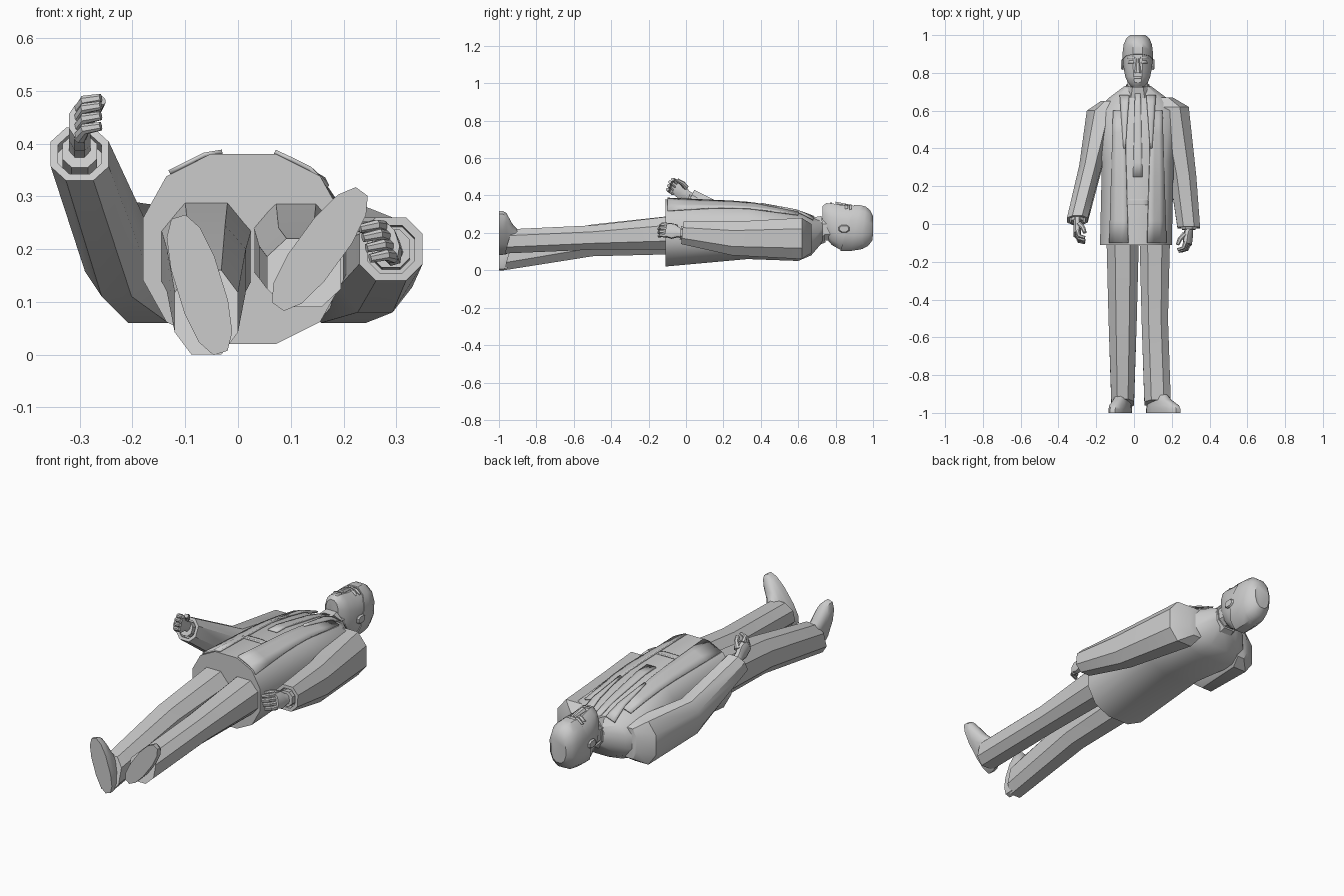
import bpy
import bmesh
import math
from mathutils import Vector
from mathutils.bvhtree import BVHTree

default_cube = bpy.data.objects.get("Cube")
if default_cube:
    bpy.data.objects.remove(default_cube, do_unlink=True)

colour = (.6, .6, .6, 1)
grey = bpy.data.materials.new("plain_grey")
grey.use_nodes = True
grey.diffuse_color = colour
grey.node_tree.nodes["Principled BSDF"].inputs["Base Color"].default_value = colour

SIDES = {"right": -1, "left": 1}
MIDDLE = .02  # the figure leans slightly to its left


def finish(name, bm):
    """Turn a bmesh into a smooth object with sharp creases."""
    bmesh.ops.recalc_face_normals(bm, faces=bm.faces)
    mesh = bpy.data.meshes.new(name)
    bm.to_mesh(mesh)
    bm.free()
    mesh.materials.append(grey)
    part = bpy.data.objects.new(name, mesh)
    bpy.context.collection.objects.link(part)
    bpy.ops.object.select_all(action='DESELECT')
    part.select_set(True)
    bpy.context.view_layer.objects.active = part
    bpy.ops.object.shade_smooth_by_angle(angle=math.radians(35))
    return part


def oval(center, across, upward, corners=8):
    """Rounded-square loop that touches its half axes with flat sides."""
    loop = []
    reach = math.cos(math.pi / corners)
    for index in range(corners):
        angle = 2 * math.pi * (index + .5) / corners
        c, s = math.cos(angle) / reach, math.sin(angle) / reach
        loop.append(center + across * math.copysign(abs(c) ** .85, c)
                    + upward * math.copysign(abs(s) ** .85, s))
    return loop


def section(x, y, z, half_width, half_depth, tilt=0, roll=0, corners=8):
    """Cross-section facing along y, tilted towards the head or rolled."""
    c, s = math.cos(roll), math.sin(roll)
    across = Vector((c, 0, s)) * half_width
    upward = Vector((-s, tilt, c)) * half_depth
    return oval(Vector((x, y, z)), across, upward, corners)


def loft(name, loops):
    """Skin a row of loops and cap both ends."""
    bm = bmesh.new()
    rows = [[bm.verts.new(point) for point in loop] for loop in loops]
    for lower, upper in zip(rows, rows[1:]):
        for index in range(len(lower)):
            before = index - 1
            bm.faces.new((lower[before], lower[index], upper[index], upper[before]))
    bm.faces.new(rows[0])
    bm.faces.new(rows[-1])
    return finish(name, bm)


def tube(name, points, radius):
    """Round finger that narrows towards its tip."""
    loops = []
    for index, point in enumerate(points):
        ahead = points[min(index + 1, len(points) - 1)]
        behind = points[max(index - 1, 0)]
        turn = (ahead - behind).to_track_quat('Z', 'Y')
        size = radius * (1 - index / 6)
        loops.append(oval(point, turn @ Vector((size, 0, 0)), turn @ Vector((0, size, 0))))
    loft(name, loops)


def strip(name, target, start, end, widths, lift=.003, steps=6, columns=4):
    """Thin plate laid over the upper side of another part."""
    tree = BVHTree.FromObject(target, bpy.context.evaluated_depsgraph_get())
    start, end = Vector(start), Vector(end)
    bm = bmesh.new()
    grid = []
    for step in range(steps + 1):
        along = step / steps
        middle = start.lerp(end, along)
        width = widths[0] + (widths[1] - widths[0]) * along
        row = []
        for column in range(columns):
            x = middle.x + width * (column / (columns - 1) - .5)
            hit = tree.ray_cast(Vector((x, middle.y, 1)), Vector((0, 0, -1)))[0]
            row.append(bm.verts.new(hit + Vector((0, 0, lift))))
        grid.append(row)
    for lower, upper in zip(grid, grid[1:]):
        for a in range(columns - 1):
            bm.faces.new((lower[a], lower[a + 1], upper[a + 1], upper[a]))
    plate = finish(name, bm)
    solid = plate.modifiers.new("thickness", 'SOLIDIFY')
    solid.thickness = .008
    solid.offset = 0


# Jacket body, from the closed hem up to the neckline
hem = section(.01, -.11, .2, .19, .18, corners=12)
chest = section(MIDDLE, .33, .21, .19, .15, corners=12)
shoulders = section(MIDDLE, .6, .18, .22, .13, corners=12)
slope = section(MIDDLE, .67, .18, .15, .1, corners=12)
neckline = section(MIDDLE, .73, .21, .07, .06, corners=12)
jacket = loft("jacket", [hem, chest, shoulders, slope, neckline])

# Open jacket fronts, lapels, tie and belt
for side, sign in SIDES.items():
    edge = MIDDLE + sign * .1
    strip(side + "_jacket_front", jacket, (edge, -.1), (edge, .6), (.1, .06), lift=.005)
    edge = MIDDLE + sign * .07
    strip(side + "_lapel", jacket, (edge, .4), (edge, .68), (.01, .05), lift=.01)
strip("tie", jacket, (MIDDLE, .25), (MIDDLE, .7), (.05, .03))
strip("belt", jacket, (MIDDLE, .1), (MIDDLE, .13), (.14, .14))


def sleeve(side, shoulder, elbow, cuff, tilt):
    """Sleeve with a hollow end and a shirt cuff inside it."""
    x, y, z, width, depth = shoulder
    loops = [section(x * .8, y + .05, z, width / 2, depth * .7),
             section(*shoulder), section(*elbow, tilt / 2), section(*cuff, tilt)]
    x, y, z, width, depth = cuff

    def inner(scale, back):
        return section(x, y + back, z - tilt * back, width * scale, depth * scale, tilt)

    loft(side + "_sleeve", loops + [inner(.75, 0), inner(.75, .03)])
    loft(side + "_shirt_cuff", [inner(.6, .04), inner(.6, -.01)])


sleeve("right", (-.17, .6, .17, .08, .11), (-.23, .3, .2, .06, .09),
       (-.3, .02, .38, .055, .05), tilt=.5)
sleeve("left", (.2, .62, .17, .09, .11), (.26, .25, .17, .07, .09),
       (.29, -.02, .2, .06, .06), tilt=.1)


def hand(side, wrist, along, up, inward):
    """Palm, four fingers curled inward and a thumb."""
    wrist, along, up, inward = map(Vector, (wrist, along, up, inward))
    for axis in (along, up, inward):
        axis.normalize()
    thick = inward * .02
    loft(side + "_palm", [oval(wrist + along * reach, up * width, thick)
                          for reach, width in ((-.03, .025), (.01, .025), (.04, .04), (.08, .035))])
    for finger in range(4):
        base = wrist + along * .07 + up * (finger - 1.5) * .02
        knuckle = base + along * (.04 - abs(finger - 2) * .005) + thick / 2
        tip = knuckle + along * .01 + thick * 1.5
        tube(f"{side}_finger_{finger + 1}", [base, knuckle, tip], .012)
    root = wrist + along * .03 + up * .03 + thick / 2
    bend = root + along * .03 + up * .01 + thick
    tube(side + "_thumb", [root, bend, bend + along * .03 + thick / 2], .014)


hand("right", wrist=(-.3, .01, .4), along=(0, -.8, .5), up=(0, .5, .8), inward=(1, 0, 0))
hand("left", wrist=(.29, -.03, .2), along=(-.1, -1, .2), up=(-.3, .2, .9), inward=(-1, 0, -.3))


# Trouser legs, with the hems tilted over the shoes
def trouser_leg(side, hip, knee, ankle):
    loft(side + "_trouser_leg", [section(*hip), section(*knee), section(*ankle, tilt=.3)])


trouser_leg("right", (-.06, .1, .2, .09, .11), (-.06, -.5, .16, .075, .085),
            (-.06, -.95, .08, .06, .08))
trouser_leg("left", (.11, .1, .21, .085, .1), (.11, -.5, .175, .07, .065),
            (.125, -.95, .155, .07, .065))


# Shoes, narrowing from the flat sole to the ankle by moving the toe back
def shoe(side, x, z, roll, half_length=.135):
    loops = []
    for height, toe in ((0, 1), (.02, 1), (.04, .9), (.07, .4), (.1, .1)):
        heel = .7 + toe * .3
        shift = half_length * (toe - heel) / 2
        loops.append(section(x - math.sin(roll) * shift, height - 1, z + math.cos(roll) * shift,
                             .03 + toe * .013, half_length * (toe + heel) / 2,
                             roll=roll, corners=12))
    loft(side + "_shoe", loops)


shoe("right", -.073, .132, roll=.3)
shoe("left", .155, .2, roll=-.63)

# Neck and collar
loft("neck", [section(MIDDLE, y, .22, .055, .06) for y in (.65, .8)])
loft("collar", [section(MIDDLE, .67, .2, .08, .08, tilt=-.15),
                section(MIDDLE, .735, .22, .06, .07, tilt=-.15)])


# Head and hair share one skull rule; the jaw is narrow and set forward
def skull(name, grow, first, lean):
    loops = []
    steps = 10
    for step in range(first, steps):
        level = -math.cos(math.pi * step / steps)
        jaw = min(level, 0)
        size = grow * (1 - abs(level) ** 3) ** (1 / 3)
        loops.append(section(MIDDLE, .862 + .14 * grow * level, .226 + .06 * jaw * jaw,
                             .078 * size * (1 + .15 * jaw), .12 * size,
                             tilt=lean * (1 - level), corners=12))
    return loft(name, loops)


head = skull("head", grow=1, first=1, lean=0)
skull("hair", grow=1.03, first=5, lean=.3)

# Face
loft("nose", [section(MIDDLE, .8, .345, .018, .022), section(MIDDLE, .875, .34, .008, .012)])
strip("mouth", head, (MIDDLE, .77), (MIDDLE, .78), (.04, .04), lift=.001, steps=1)
for side, sign in SIDES.items():
    x = MIDDLE + sign * .034
    strip(side + "_eye", head, (x, .85), (x, .865), (.03, .02), lift=0, steps=1)
    strip(side + "_brow", head, (x, .875), (x, .885), (.04, .035), lift=.002, steps=1)
    ear = [oval(Vector((MIDDLE + sign * out, .845, .222)), Vector((0, .03, 0)) * size,
                Vector((0, 0, .02)) * size) for out, size in ((.065, .7), (.08, 1), (.088, .8))]
    loft(side + "_ear", ear)
